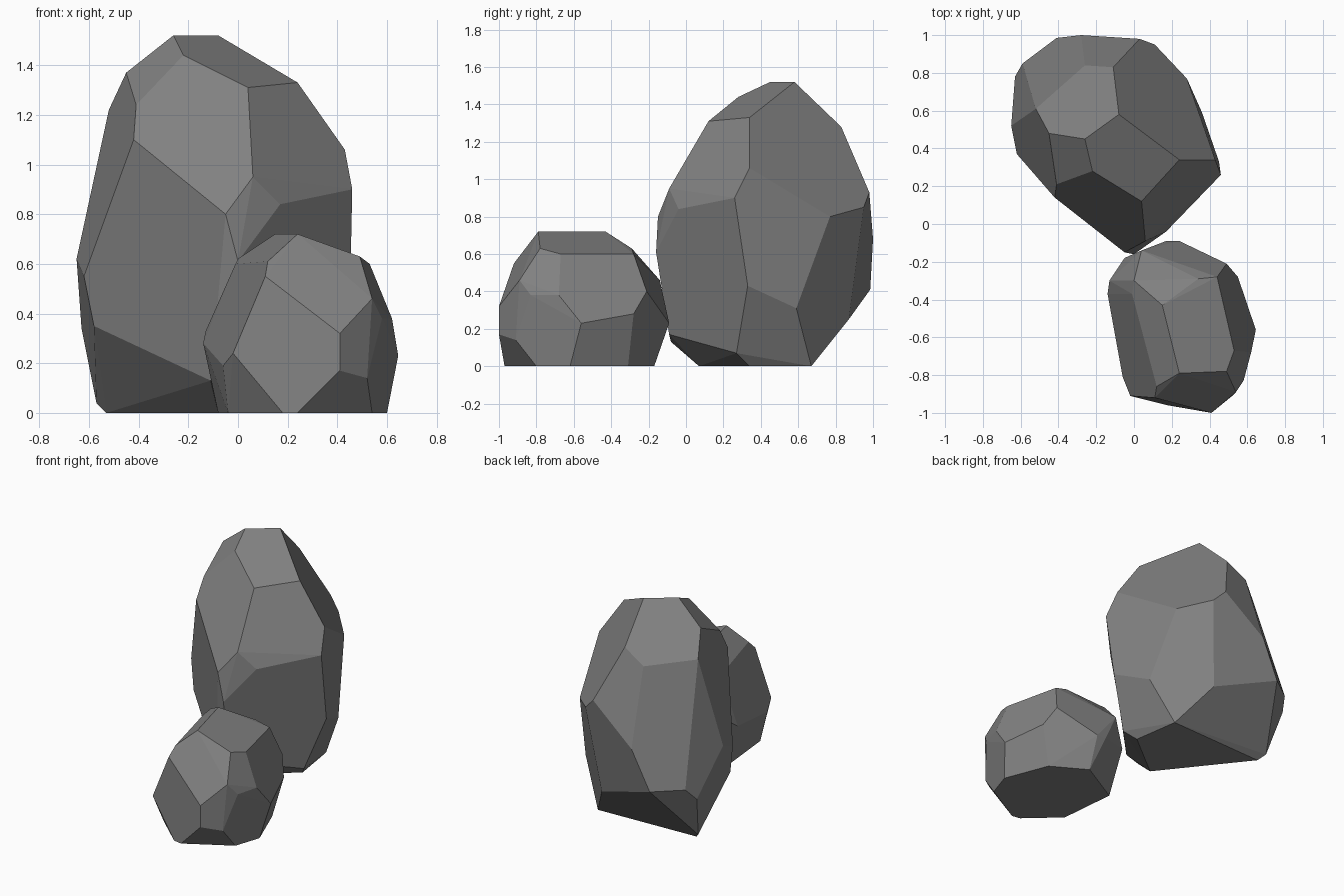
import bpy, bmesh, math

stone = bpy.data.materials.new("grey stone")
stone.diffuse_color = (0.22, 0.22, 0.22, 1)


def boulder(name, corners):
    """Chiselled rock: the convex hull of its corners, with near-flat triangles merged."""
    bm = bmesh.new()
    for c in corners:
        bm.verts.new(c)
    bmesh.ops.convex_hull(bm, input=bm.verts[:])
    loose = [v for v in bm.verts if not v.link_faces]
    bmesh.ops.delete(bm, geom=loose, context='VERTS')
    bmesh.ops.dissolve_limit(bm, angle_limit=math.radians(5),
                             verts=bm.verts[:], edges=bm.edges[:])
    bmesh.ops.recalc_face_normals(bm, faces=bm.faces[:])
    mesh = bpy.data.meshes.new(name)
    bm.to_mesh(mesh)
    bm.free()
    mesh.materials.append(stone)
    obj = bpy.data.objects.new(name, mesh)
    bpy.context.collection.objects.link(obj)
    return obj


# Tall rock at the back, corners from crown to base
crown = [(-.26, .45, 1.52), (-.08, .58, 1.52), (-.45, .48, 1.37), (-.52, .61, 1.22),
         (-.11, .83, 1.28), (-.26, .84, 1.19), (-.22, .28, 1.44), (.04, .12, 1.31),
         (.24, .34, 1.33), (-.41, .21, 1.24), (-.42, .14, 1.10)]
waist = [(.06, -.09, .95), (-.05, -.15, .80), (.17, -.04, .84), (0, -.16, .61),
         (.46, .26, .90), (.43, .34, 1.06), (.28, .77, .80), (.11, .95, .85),
         (.03, .98, .93), (-.28, 1.0, .68), (-.65, .52, .62), (-.62, .37, .55)]
foot = [(.45, .33, .43), (.36, .59, .31), (.32, .27, .07), (-.41, .985, .41),
        (-.59, .85, .42), (-.63, .78, .34), (-.58, .34, .35), (-.11, -.08, .13),
        (-.01, -.09, .17), (-.08, .07, 0), (-.53, .64, 0), (-.57, .68, .04),
        (.21, .67, 0), (.26, .34, 0), (.04, .87, .25)]
boulder("tall_rock", crown + waist + foot)

# Small rock in front
crown = [(.15, -.43, .72), (.24, -.79, .72), (.49, -.78, .63), (.53, -.67, .60),
         (.44, -.28, .60), (.34, -.29, .63), (0, -.30, .62), (-.01, -.37, .60),
         (.12, -.86, .61), (.11, -.92, .55)]
waist = [(.54, -.89, .46), (.58, -.83, .38), (.62, -.68, .38), (.645, -.56, .23),
         (.41, -1.0, .32), (.41, -1.0, .17), (.52, -.91, .14), (-.02, -.91, .24),
         (-.06, -.81, .19), (-.14, -.37, .28), (-.13, -.30, .33), (-.05, -.18, .27),
         (.04, -.14, .46), (.17, -.09, .23), (.24, -.09, .23), (.49, -.21, .40),
         (.55, -.28, .28)]
foot = [(.54, -.80, 0), (.60, -.62, 0), (.48, -.31, 0), (.24, -.17, 0),
        (-.08, -.35, 0), (-.04, -.76, 0), (.18, -.96, 0), (.24, -.97, 0)]
boulder("small_rock", crown + waist + foot)
